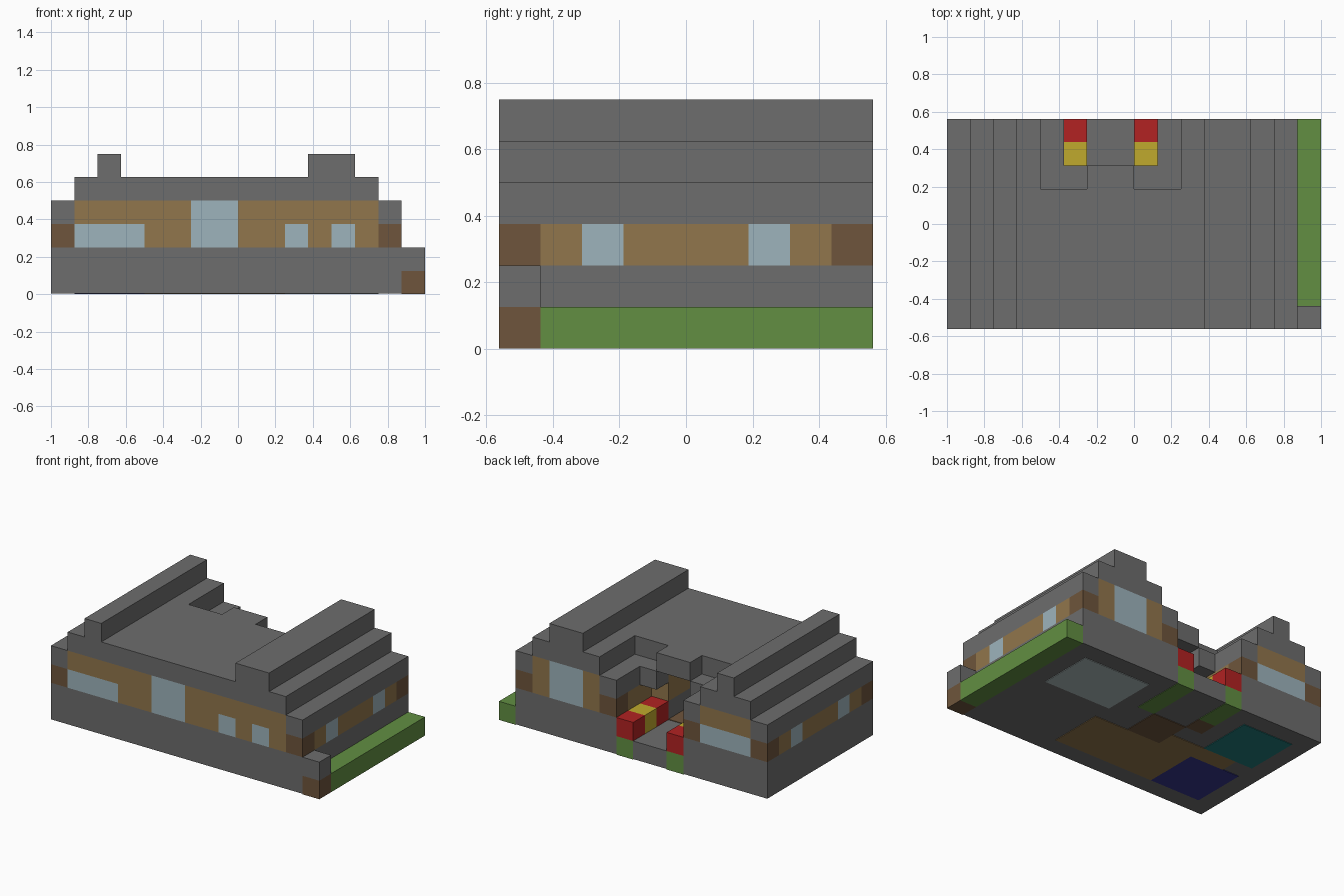
import bpy
import bmesh

if "Cube" in bpy.data.objects:
    bpy.data.objects.remove(bpy.data.objects["Cube"], do_unlink=True)

U = 0.125  # one block


def srgb(c):
    c /= 255
    return c / 12.92 if c < 0.04 else ((c + 0.055) / 1.055) ** 2.4


def material(name, r, g, b):
    m = bpy.data.materials.new(name)
    m.use_nodes = True
    col = (srgb(r), srgb(g), srgb(b), 1)
    m.diffuse_color = col
    m.node_tree.nodes["Principled BSDF"].inputs["Base Color"].default_value = col
    return m


STONE = material("grey stone", 109, 109, 109)
TAN = material("tan planks", 145, 118, 76)
BROWN = material("dark brown wood", 110, 85, 60)
GLASS = material("pale blue glass", 158, 180, 188)
GREEN = material("grass green", 98, 143, 66)
RED = material("flower red", 178, 34, 34)
YELLOW = material("flower yellow", 192, 170, 45)
BLUE = material("blue carpet", 53, 53, 138)
TEAL = material("teal carpet", 32, 123, 123)
PALE = material("pale floor", 172, 186, 186)
CODES = {"S": STONE, "T": TAN, "B": BROWN, "W": GLASS}
PARTS = {"S": "stone", "T": "plank", "B": "post", "W": "window"}


def box(name, mat, x, y, z):
    """Box between block coordinates given as (start, end) on each axis."""
    bm = bmesh.new()
    bmesh.ops.create_cube(bm, size=1)
    for v in bm.verts:
        v.co = ((x[v.co.x > 0] - 8) * U, (y[v.co.y > 0] - 4.5) * U, z[v.co.z > 0] * U)
    me = bpy.data.meshes.new(name)
    bm.to_mesh(me)
    bm.free()
    me.materials.append(mat)
    ob = bpy.data.objects.new(name, me)
    bpy.context.collection.objects.link(ob)
    return ob


def pair(name, mat, x, y, z):
    """Two boxes mirrored about the middle of the porch."""
    box("left_" + name, mat, (14 - x[1], 14 - x[0]), y, z)
    box("right_" + name, mat, x, y, z)


def wall(name, pattern, z, y=None, x=None, start=0):
    """Wall one block thick, split into runs of equal letters."""
    i = 0
    while i < len(pattern):
        j = i
        while j < len(pattern) and pattern[j] == pattern[i]:
            j += 1
        code, run = pattern[i], (start + i, start + j)
        if code in CODES:
            xs, ys = (run, (y, y + 1)) if x is None else ((x, x + 1), run)
            box(f"{name}_{PARTS[code]}", CODES[code], xs, ys, (z, z + 1))
        i = j


# Foundation, leaving the porch and the hall open
P = 0.03  # thickness of the floor plates
box("foundation_west", STONE, (0, 5), (0, 9), (P, 2))
box("foundation_east", STONE, (9, 15), (0, 9), (P, 2))
box("foundation_middle", STONE, (5, 9), (0, 6), (P, 1))
box("foundation_front", STONE, (5, 9), (0, 4), (1, 2))
pair("hall_base", STONE, (5, 6), (4, 6), (1, 2))
box("porch_floor", STONE, (6, 8), (6, 9), (P, 1))
box("hall_floor", BROWN, (6, 8), (4, 6), (1, 1 + P))

# Room floors showing on the underside
box("living_room_floor", TAN, (4, 10), (1, 4), (0, P))
box("corridor_floor", TAN, (2, 6), (4, 5), (0, P))
box("entrance_floor", BROWN, (6, 8), (4, 6), (0, P))
box("blue_room_floor", BLUE, (1, 4), (1, 4), (0, P))
box("teal_room_floor", TEAL, (1, 4), (5, 8), (0, P))
box("kitchen_floor", PALE, (10, 14), (5, 8), (0, P))

# Side lawn with its corner post
box("lawn", GREEN, (15, 16), (1, 9), (0, 1))
box("lawn_post", BROWN, (15, 16), (0, 1), (0, 1))
box("lawn_post_cap", STONE, (15, 16), (0, 1), (1, 2))

# Flower beds on both sides of the porch
pair("bed_grass", GREEN, (5, 6), (7, 9), (0, 1))
box("right_bed_end", BROWN, (5, 6), (6, 7), (0, 1))
box("left_bed_end", GREEN, (8, 9), (6, 7), (0, 1))
for row, mat in ((6, RED), (7, YELLOW), (8, RED)):
    pair("flowers", mat, (5, 6), (row, row + 1), (1, 2))

# Outer walls
wall("front_lower", "BWWWTTWWTTWTWTB", 2, y=0)
wall("front_upper", "STTTTTWWTTTTTTS", 3, y=0)
wall("back_lower", "BWWWB....BTWWTB", 2, y=8)
wall("back_upper", "STTTS....STWWTS", 3, y=8)
for side, col in (("right", 0), ("left", 14)):
    wall(side + "_lower", "TWTTTWT", 2, x=col, start=1)
    wall(side + "_upper", "SSSSSSS", 3, x=col, start=1)

# Inner walls around the hall and the porch
box("inner_front", TAN, (1, 14), (1, 4), (2, 4))
box("inner_west", TAN, (1, 6), (4, 6), (2, 4))
box("inner_east", TAN, (8, 14), (4, 6), (2, 4))
box("inner_back_west", TAN, (1, 4), (6, 8), (2, 4))
box("inner_back_east", TAN, (10, 14), (6, 8), (2, 4))
pair("porch_wall", TAN, (4, 5), (6, 8), (2, 3))

# Low eaves over the porch
pair("porch_eave", STONE, (4, 5), (6, 8), (3, 4))
pair("bed_eave", STONE, (5, 6), (6, 7), (3, 4))

# Roof with two ridges
box("roof_main", STONE, (1, 14), (0, 6), (4, 5))
box("roof_back_west", STONE, (1, 4), (6, 9), (4, 5))
box("roof_back_east", STONE, (10, 14), (6, 9), (4, 5))
box("roof_canopy", STONE, (6, 8), (6, 7), (4, 5))
box("ridge_narrow", STONE, (2, 3), (0, 9), (5, 6))
box("ridge_wide", STONE, (11, 13), (0, 9), (5, 6))
